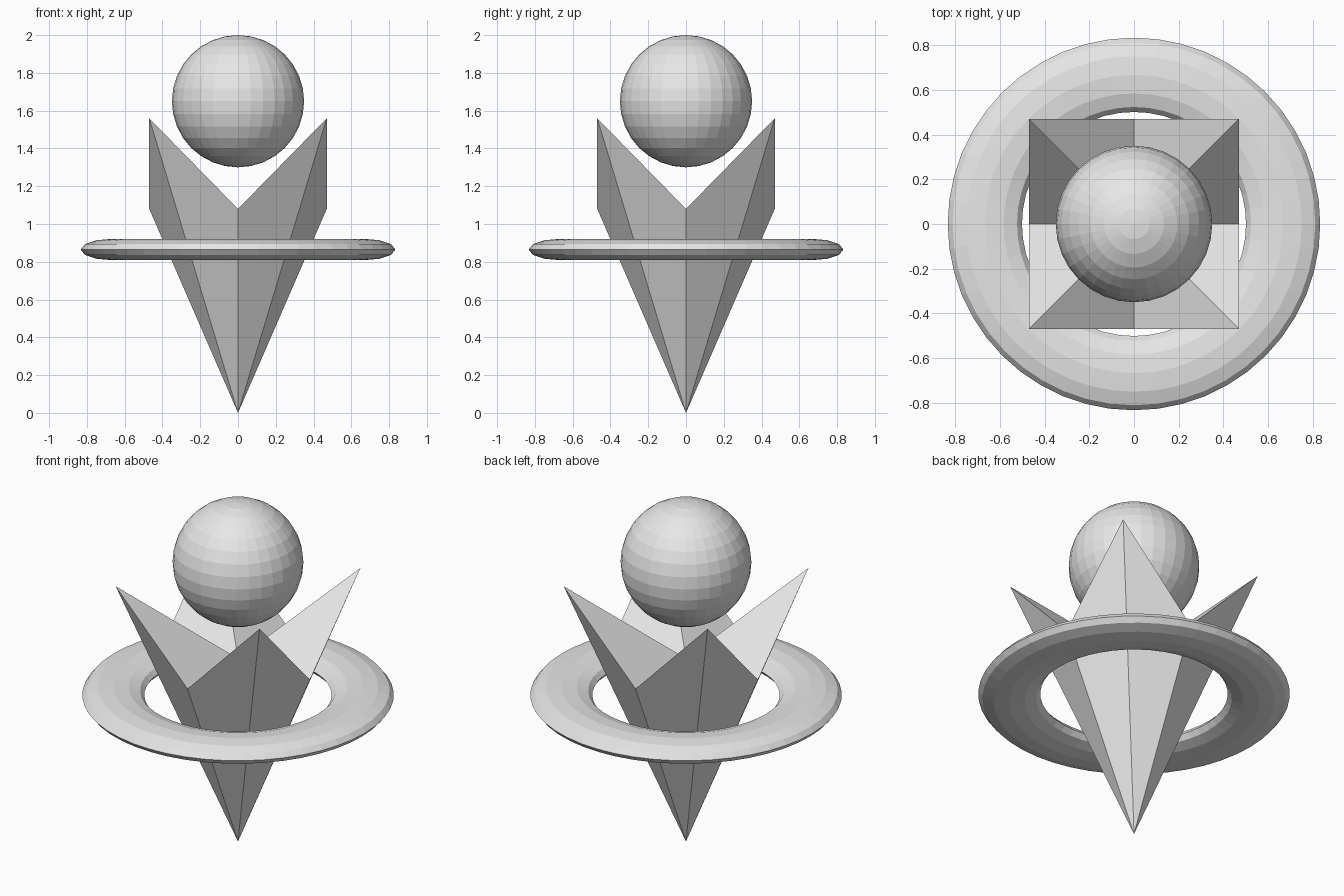
import bpy
import bmesh

default = bpy.data.objects.get("Cube")
if default:
    bpy.data.objects.remove(default, do_unlink=True)

# One plain grey for every part
grey = bpy.data.materials.new("light_grey")
grey.use_nodes = True
colour = (0.8, 0.8, 0.8, 1)
grey.diffuse_color = colour
grey.node_tree.nodes["Principled BSDF"].inputs["Base Color"].default_value = colour

# Floating ball, faceted
bpy.ops.mesh.primitive_uv_sphere_add(segments=32, ring_count=16, radius=0.35,
                                     location=(0, 0, 1.65))
ball = bpy.context.object
ball.name = "ball"
ball.data.materials.append(grey)

# Flattened ring around the crystal
bpy.ops.mesh.primitive_torus_add(major_segments=48, minor_segments=12,
                                 major_radius=0.667, minor_radius=0.166,
                                 location=(0, 0, 0.865))
ring = bpy.context.object
ring.name = "ring"
ring.scale.z = 0.34
ring.data.materials.append(grey)

# Four-pointed crystal: raised corners, low side midpoints, pointed base
HALF, VALLEY, PEAK = 0.47, 1.08, 1.56
bm = bmesh.new()
tip = bm.verts.new((0, 0, 0))
middle = bm.verts.new((0, 0, VALLEY))
around = [(1, 0), (1, 1), (0, 1), (-1, 1), (-1, 0), (-1, -1), (0, -1), (1, -1)]
rim = [bm.verts.new((HALF * x, HALF * y, PEAK if x and y else VALLEY))
       for x, y in around]
for i, a in enumerate(rim):
    b = rim[(i + 1) % len(rim)]
    bm.faces.new((middle, a, b))
    bm.faces.new((tip, b, a))
mesh = bpy.data.meshes.new("crystal")
bm.to_mesh(mesh)
bm.free()
mesh.materials.append(grey)
crystal = bpy.data.objects.new("crystal", mesh)
bpy.context.collection.objects.link(crystal)
